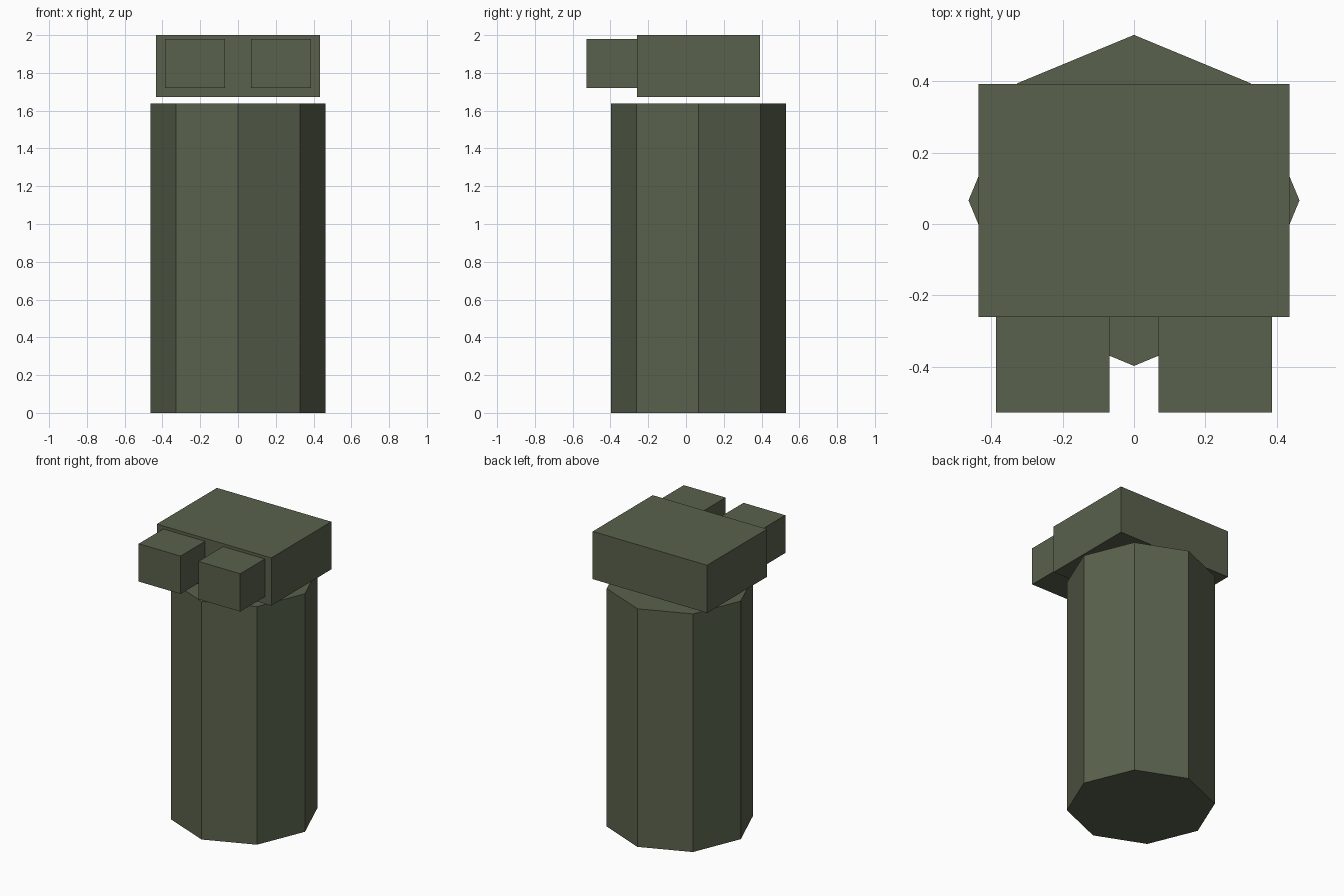
import bpy

if "Cube" in bpy.data.objects:
    bpy.data.objects.remove(bpy.data.objects["Cube"])

olive = bpy.data.materials.new("dark olive")
olive.diffuse_color = (0.1, 0.12, 0.073, 1)
olive.use_nodes = True
olive.node_tree.nodes["Principled BSDF"].inputs["Base Color"].default_value = olive.diffuse_color


def box(name, lo, hi):
    """Flat-faced box between two opposite corners."""
    bpy.ops.mesh.primitive_cube_add(size=1, location=[(a + b) / 2 for a, b in zip(lo, hi)])
    ob = bpy.context.object
    ob.name = name
    ob.scale = [b - a for a, b in zip(lo, hi)]
    bpy.ops.object.transform_apply(location=False, rotation=False, scale=True)
    ob.data.materials.append(olive)
    return ob


# Octagonal column, corners pointing along the axes
bpy.ops.mesh.primitive_cylinder_add(vertices=8, radius=0.463, depth=1.637,
                                    location=(0, 0.066, 1.637 / 2))
column = bpy.context.object
column.name = "column"
column.data.materials.append(olive)

# Head block floating just above the column
box("head_block", (-0.435, -0.26, 1.672), (0.435, 0.392, 2.0))

# Pair of square blocks on the front of the head
for side, x0, x1 in (("left", -0.386, -0.068), ("right", 0.068, 0.386)):
    box(side + "_front_block", (x0, -0.527, 1.72), (x1, -0.26, 1.98))
